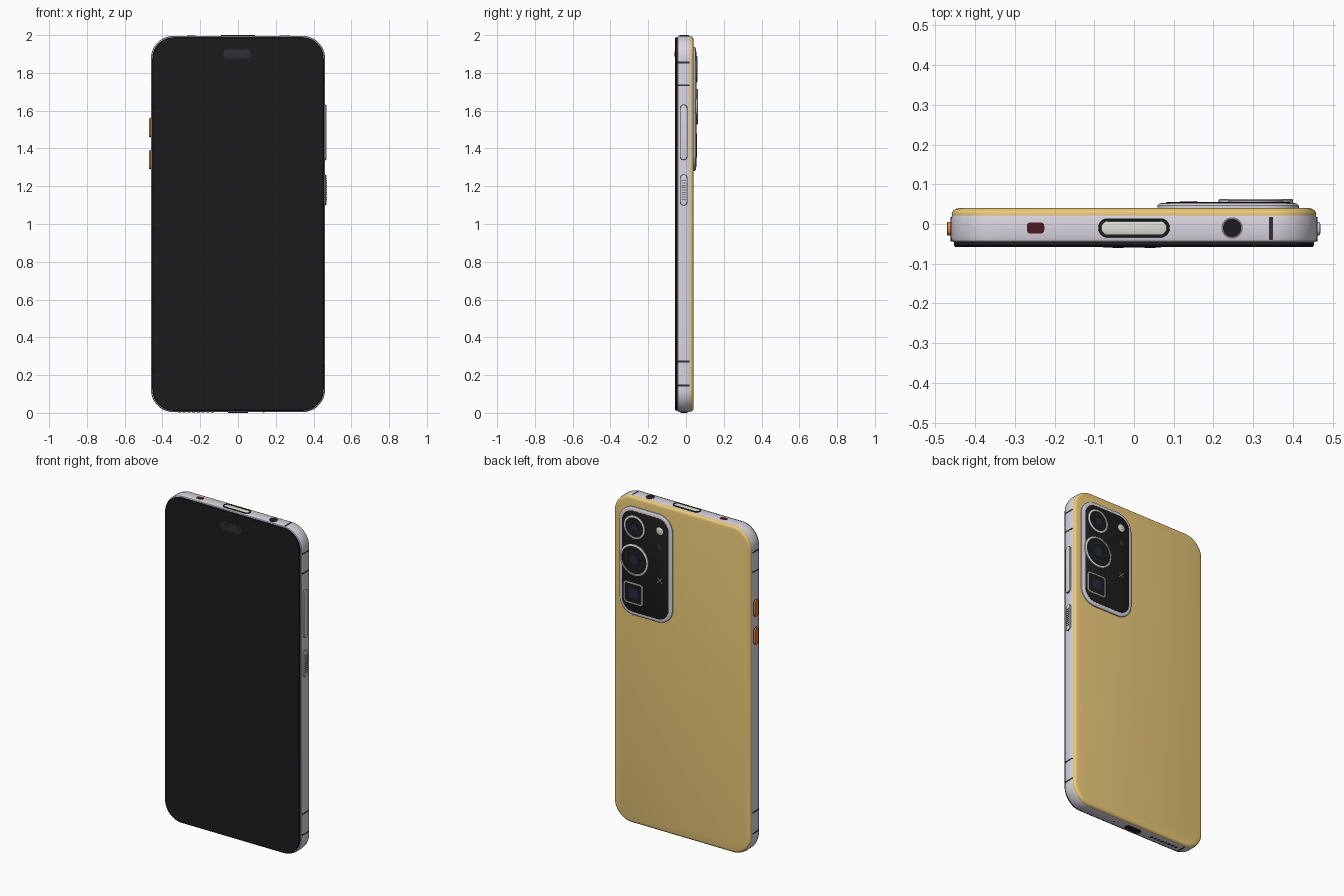
import bpy, bmesh, math
from mathutils import Vector

if "Cube" in bpy.data.objects:
    bpy.data.objects.remove(bpy.data.objects["Cube"])

# local axes (u, v, outward normal) for each side of the body
AXES = {
    'front': ((1, 0, 0), (0, 0, 1), (0, -1, 0)),
    'back': ((-1, 0, 0), (0, 0, 1), (0, 1, 0)),
    'right': ((0, 1, 0), (0, 0, 1), (1, 0, 0)),
    'left': ((0, -1, 0), (0, 0, 1), (-1, 0, 0)),
    'top': ((1, 0, 0), (0, 1, 0), (0, 0, 1)),
    'bottom': ((-1, 0, 0), (0, 1, 0), (0, 0, -1)),
}
COLOURS = {
    'silver': (0.70, 0.67, 0.75), 'gold': (0.82, 0.58, 0.19), 'black': (0.012, 0.012, 0.013),
    'dark': (0.03, 0.03, 0.035), 'pale': (0.72, 0.74, 0.68), 'orange': (0.85, 0.22, 0.04),
    'maroon': (0.07, 0.01, 0.015), 'grey': (0.2, 0.2, 0.22), 'navy': (0.02, 0.025, 0.05),
}
MATS = {}
for key, rgb in COLOURS.items():
    MATS[key] = bpy.data.materials.new(key)
    MATS[key].diffuse_color = (*rgb, 1)


def outline(w, h, r, seg):
    """Rounded rectangle, counter-clockwise."""
    pts = []
    for i, (sx, sy) in enumerate(((1, 1), (-1, 1), (-1, -1), (1, -1))):
        for k in range(seg + 1):
            a = math.pi / 2 * (i + k / seg)
            pts.append((sx * (w / 2 - r) + r * math.cos(a), sy * (h / 2 - r) + r * math.sin(a)))
    return pts


def slab(name, side, centre, w, h, r, profile, colour, ring=False, seg=8):
    """Loft a rounded rectangle through (inset, depth) steps along a side's normal."""
    u, v, n = (Vector(a) for a in AXES[side])
    c = Vector(centre)
    bm = bmesh.new()
    loops = []
    for inset, d in profile:
        pts = outline(w - 2 * inset, h - 2 * inset, max(r - inset, 0.0008), seg)
        loops.append([bm.verts.new(c + u * x + v * y + n * d) for x, y in pts])
    pairs = list(zip(loops, loops[1:])) + ([(loops[-1], loops[0])] if ring else [])
    for a, b in pairs:
        for i in range(len(a)):
            j = (i + 1) % len(a)
            bm.faces.new((a[i], a[j], b[j], b[i]))
    if not ring:
        bm.faces.new(loops[0][::-1])
        bm.faces.new(loops[-1])
    bmesh.ops.remove_doubles(bm, verts=bm.verts, dist=1e-6)
    bmesh.ops.recalc_face_normals(bm, faces=bm.faces)
    mesh = bpy.data.meshes.new(name)
    bm.to_mesh(mesh)
    bm.free()
    ob = bpy.data.objects.new(name, mesh)
    bpy.context.collection.objects.link(ob)
    mesh.materials.append(MATS[colour])
    bpy.ops.object.select_all(action='DESELECT')
    ob.select_set(True)
    bpy.context.view_layer.objects.active = ob
    bpy.ops.object.shade_smooth_by_angle(angle=math.radians(35))
    return ob


def inlay(name, side, centre, w, h, r, colour, top=0.001, seg=8):
    return slab(name, side, centre, w, h, r, [(0, -0.004), (0, top)], colour, seg=seg)


# body: metal frame, coloured back shell, front glass
HX, Z0, Z1, SY = 0.461, 0.004, 1.996, -0.01
BODY = (0.922, 1.992, 0.12)
slab('frame', 'back', (0, 0, 1), *BODY,
     [(0.009, -0.047), (0.003, -0.043), (0, -0.034), (0, 0.012), (0.003, 0.022)], 'silver', seg=14)
slab('back_shell', 'back', (0, 0, 1), *BODY,
     [(0.003, 0.020), (0.002, 0.026), (0.005, 0.033), (0.011, 0.038), (0.020, 0.040)], 'gold', seg=14)
slab('front_glass', 'front', (0, 0, 1), *BODY,
     [(0.008, 0.045), (0.007, 0.053), (0.011, 0.058)], 'black', seg=14)
inlay('front_camera_pill', 'front', (-0.005, -0.058, 1.90), 0.145, 0.05, 0.025, 'dark')
for x in (-0.04, 0.04):
    inlay('front_camera_lens', 'front', (x, -0.059, 1.90), 0.028, 0.028, 0.014, 'navy')

# rear camera housing
slab('camera_rim', 'back', (0.237, 0, 1.608), 0.356, 0.656, 0.095,
     [(0, 0.038), (0, 0.047), (0.004, 0.051), (0.010, 0.053), (0.022, 0.053)], 'silver', seg=12)
slab('camera_plate', 'back', (0.237, 0, 1.608), 0.356, 0.656, 0.095,
     [(0.021, 0.050), (0.021, 0.054), (0.023, 0.055)], 'black', seg=12)

# round lenses: trim ring, glass, iris, pupil
for z, r, top in ((1.82, 0.07, 0.060), (1.622, 0.094, 0.063)):
    def disc(name, k, profile, colour, ring=False):
        slab(name, 'back', (0.307, 0, z), 2 * r * k, 2 * r * k, r * k, profile, colour, ring, 12)
    disc('lens_ring', 1, [(0, 0.053), (0, top - 0.002), (0.003, top), (0.010, top), (0.013, 0.053)],
         'pale', True)
    disc('lens_glass', 0.9, [(0, 0.053), (0, top - 0.003)], 'black')
    disc('lens_iris', 0.6, [(0, 0.053), (0, top - 0.002), (0.004, top - 0.002), (0.006, 0.053)],
         'dark', True)
    disc('lens_pupil', 0.3, [(0, 0.053), (0, top - 0.002)], 'navy')

# square telephoto lens
SQ = (0.315, 0, 1.415)
slab('square_lens_ring', 'back', SQ, 0.13, 0.13, 0.02,
     [(0, 0.053), (0, 0.056), (0.002, 0.058), (0.008, 0.058), (0.010, 0.053)], 'pale', True)
slab('square_lens_glass', 'back', SQ, 0.112, 0.112, 0.012, [(0, 0.053), (0, 0.056)], 'black')
slab('square_lens_core', 'back', SQ, 0.06, 0.06, 0.006, [(0, 0.053), (0, 0.0568)], 'navy')

# flash, sensor and small cross mark
slab('flash', 'back', (0.138, 0, 1.84), 0.046, 0.046, 0.023,
     [(0, 0.053), (0, 0.056), (0.003, 0.058)], 'pale')
inlay('rear_sensor', 'back', (0.138, 0.055, 1.745), 0.03, 0.03, 0.015, 'dark')
for ang in (45, -45):
    bar = inlay('cross_mark', 'back', (0, 0, 0), 0.048, 0.005, 0.001, 'grey', seg=2)
    bar.location = (0.138, 0.055, 1.54)
    bar.rotation_euler.y = math.radians(ang)

# side keys, each sitting in a thin dark gasket
KEYS = [('volume_key', 'right', 1.485, 0.29, 'silver', 0.008),
        ('ribbed_key', 'right', 1.18, 0.16, 'silver', 0.007),
        ('upper_orange_key', 'left', 1.51, 0.10, 'orange', 0.010),
        ('lower_orange_key', 'left', 1.34, 0.10, 'orange', 0.010)]
for name, side, z, length, colour, out in KEYS:
    x = HX if side == 'right' else -HX
    inlay(name + '_gasket', side, (x, SY - 0.002, z), 0.04, length + 0.005, 0.018, 'dark')
    slab(name, side, (x, SY - 0.002, z), 0.034, length, 0.015,
         [(0, -0.004), (0, out - 0.003), (0.001, out - 0.001), (0.004, out)], colour)
for i in range(9):
    inlay('key_rib', 'right', (HX + 0.007, SY - 0.002, 1.13 + i * 0.0125),
          0.024, 0.005, 0.002, 'grey', 0.002, 2)

# antenna bands on both sides, top and bottom
for side, sx in (('right', HX), ('left', -HX)):
    for z in (1.855, 1.735, 0.272, 0.145):
        inlay('antenna_band', side, (sx, -0.013, z), 0.062, 0.009, 0.001, 'dark', 0.0006, 2)
inlay('top_antenna_band', 'top', (0.345, -0.011, Z1), 0.009, 0.058, 0.001, 'dark', 0.0006, 2)
inlay('bottom_antenna_band', 'bottom', (-0.345, -0.011, Z0), 0.009, 0.058, 0.001, 'dark', 0.0006, 2)

# top edge: long pill, audio socket, infrared window
slab('top_pill_surround', 'top', (0, SY, Z1), 0.18, 0.048, 0.024,
     [(0, -0.004), (0, 0.003), (0.001, 0.004), (0.007, 0.004), (0.008, -0.004)], 'black', True)
slab('top_pill', 'top', (0, SY, Z1), 0.164, 0.034, 0.017,
     [(0, -0.004), (0, 0.002), (0.002, 0.003)], 'pale')
slab('audio_socket_rim', 'top', (0.247, SY, Z1), 0.054, 0.054, 0.027,
     [(0, -0.004), (0, 0.001), (0.004, 0.001), (0.004, -0.004)], 'grey', True)
inlay('audio_socket', 'top', (0.247, SY, Z1), 0.048, 0.048, 0.024, 'black', 0.0005)
inlay('infrared_window', 'top', (-0.248, SY, Z1), 0.044, 0.028, 0.009, 'maroon')

# bottom edge: charging port, speaker holes, microphone
slab('charging_port_rim', 'bottom', (0, SY, Z0), 0.105, 0.038, 0.019,
     [(0, -0.004), (0, 0.004), (0.005, 0.004), (0.005, -0.004)], 'dark', True)
inlay('charging_port', 'bottom', (0, SY, Z0), 0.098, 0.030, 0.015, 'black')
for i in range(8):
    inlay('speaker_hole', 'bottom', (-0.31 + i * 0.025, SY, Z0), 0.015, 0.015, 0.0075, 'black', seg=4)
inlay('microphone_hole', 'bottom', (0.135, SY, Z0), 0.012, 0.012, 0.006, 'black', seg=4)

for m in bpy.data.materials:
    if m.users and not m.is_grease_pencil:
        m.use_nodes = True
        m.node_tree.nodes["Principled BSDF"].inputs["Base Color"].default_value = m.diffuse_color
